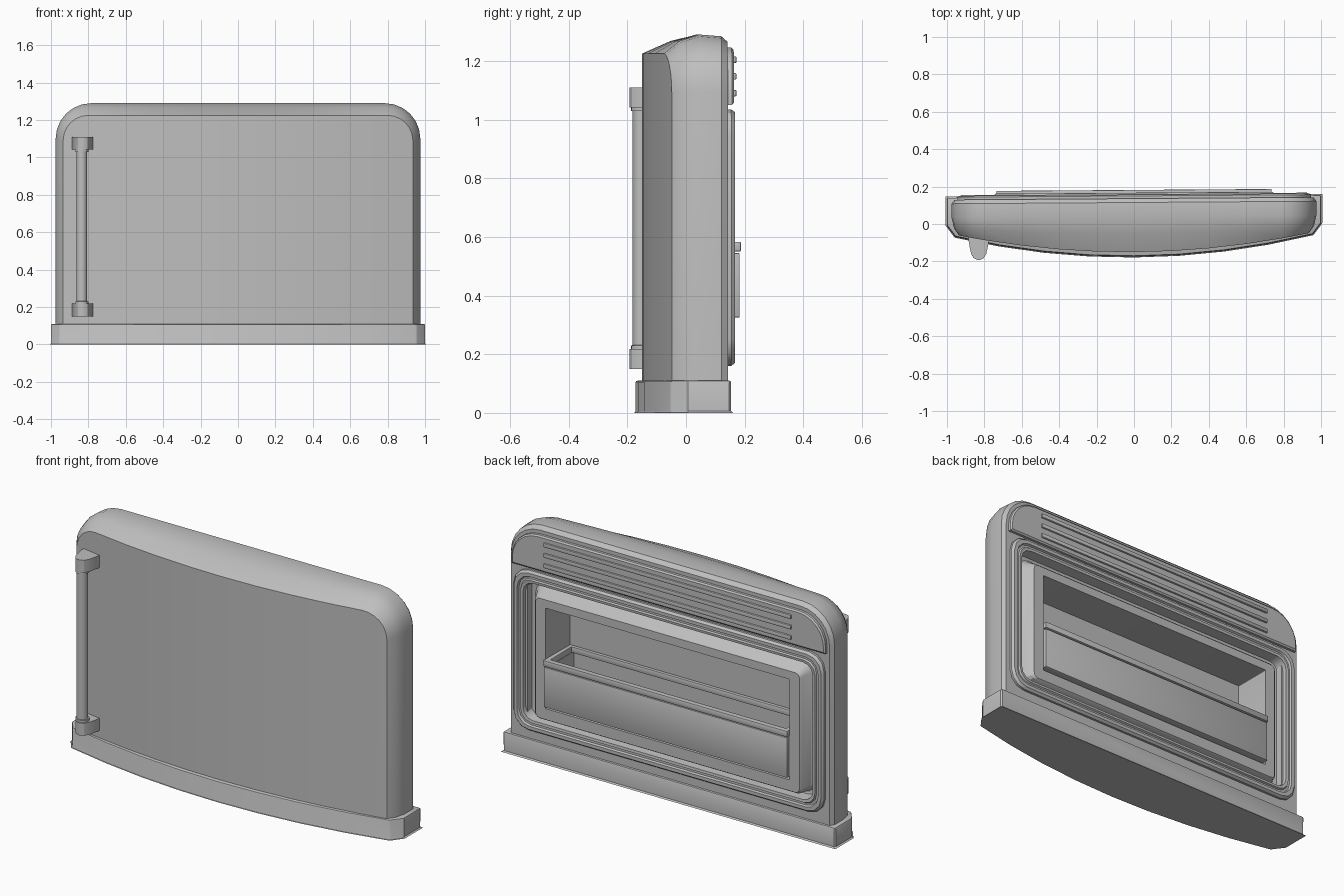
import bpy, bmesh, math

if "Cube" in bpy.data.objects:
    bpy.data.objects.remove(bpy.data.objects["Cube"], do_unlink=True)

grey = bpy.data.materials.new("soft_grey")
grey.use_nodes = True
grey.diffuse_color = (0.52, 0.52, 0.52, 1)
grey.node_tree.nodes["Principled BSDF"].inputs["Base Color"].default_value = (0.52, 0.52, 0.52, 1)

SKEW = 0.007  # the whole door is turned very slightly


def finish(name, bm, angle=30, bevel=0):
    """Turn a bmesh into a shaded, coloured object."""
    bmesh.ops.remove_doubles(bm, verts=bm.verts, dist=1e-5)
    if bevel:
        edges = [e for e in bm.edges if len(e.link_faces) == 2 and e.calc_face_angle() > 0.7]
        bmesh.ops.bevel(bm, geom=edges, offset=bevel, segments=2, profile=0.5, affect='EDGES')
    bmesh.ops.recalc_face_normals(bm, faces=bm.faces)
    for v in bm.verts:
        v.co.y += SKEW * v.co.x
    mesh = bpy.data.meshes.new(name)
    bm.to_mesh(mesh)
    bm.free()
    mesh.materials.append(grey)
    ob = bpy.data.objects.new(name, mesh)
    bpy.context.collection.objects.link(ob)
    smooth(ob, angle)
    return ob


def smooth(ob, angle=30):
    bpy.ops.object.select_all(action='DESELECT')
    ob.select_set(True)
    bpy.context.view_layer.objects.active = ob
    bpy.ops.object.shade_smooth_by_angle(angle=math.radians(angle))


def box(name, x0, x1, y0, y1, z0, z1, bevel=0.0):
    bm = bmesh.new()
    bmesh.ops.create_cube(bm, size=1)
    for v in bm.verts:
        v.co = ((x0 + x1) / 2 + v.co.x * (x1 - x0), (y0 + y1) / 2 + v.co.y * (y1 - y0),
                (z0 + z1) / 2 + v.co.z * (z1 - z0))
    return finish(name, bm, bevel=bevel)


def arc(cx, cz, r, start, steps=6):
    return [(cx + r * math.cos(a), cz + r * math.sin(a))
            for a in (start + math.pi / 2 * i / steps for i in range(steps + 1))]


def arch(hx, bottom, top, r):
    """Arch outline, right foot to left foot."""
    flat = [((hx - r) * k / 4, top) for k in range(3, -4, -1)]
    return ([(hx, bottom)] + arc(hx - r, top - r, r, 0) + flat
            + arc(r - hx, top - r, r, math.pi / 2) + [(-hx, bottom)])


def round_rect(hx, z0, z1, r, steps=3):
    return (arc(hx - r, z1 - r, r, 0, steps) + arc(r - hx, z1 - r, r, math.pi / 2, steps)
            + arc(r - hx, z0 + r, r, math.pi, steps) + arc(hx - r, z0 + r, r, math.pi * 1.5, steps))


def loft(bm, rings):
    """Join closed rings of equal length; returns the ring vertices."""
    loops = [[bm.verts.new(p) for p in ring] for ring in rings]
    for a, b in zip(loops, loops[1:]):
        n = len(a)
        for i in range(n):
            j = (i + 1) % n
            bm.faces.new((a[i], a[j], b[j], b[i]))
    return loops


def bow(x):
    return -0.15 + 0.095 * (x / 0.935) ** 2


# Door shell: bowed front, rounded shoulders, flat back
FOOT = 0.09
bm = bmesh.new()
rings = []
for hx, top, r, k, y in ((0.935, 1.225, 0.135, 1, 0), (0.962, 1.268, 0.17, 0.35, 0),
                         (0.975, 1.29, 0.19, 0, 0.04), (0.975, 1.284, 0.19, 0, 0.115),
                         (0.96, 1.265, 0.175, 0, 0.136)):
    rings.append([(x, y + k * bow(x), z) for x, z in arch(hx, FOOT, top, r)])
loops = [[bm.verts.new(p) for p in ring] for ring in rings]
for a, b in zip(loops, loops[1:]):
    for i in range(len(a) - 1):
        bm.faces.new((a[i], a[i + 1], b[i + 1], b[i]))
bm.faces.new(loops[-1])
front = loops[0]
feet = [front[0]] + [bm.verts.new((v.co.x, v.co.y, FOOT)) for v in front[2:-2]] + [front[-1]]
for i in range(len(feet) - 1):
    bm.faces.new((front[i + 1], front[i + 2], feet[i + 1], feet[i]))
bm.faces.new(feet + [l[-1] for l in loops[1:]] + [l[0] for l in reversed(loops[1:])])
shell = finish("door_shell", bm)

# Pocket cut into the back of the shell
cutter = box("pocket_cutter", -0.86, 0.86, -0.055, 0.4, 0.215, 0.98)
cutter.hide_render = True
cut = shell.modifiers.new("pocket", 'BOOLEAN')
cut.operation = 'DIFFERENCE'
cut.solver = 'EXACT'
cut.object = cutter
bpy.context.view_layer.objects.active = shell
bpy.ops.object.modifier_apply(modifier=cut.name)
bpy.data.objects.remove(cutter, do_unlink=True)
smooth(shell)

# Bottom trim following the bowed plan
plan = [(1, 0.147), (1, 0.0), (0.955, -0.06)]
plan += [(0.955 * k / 4, -0.172 + 0.112 * (k / 4) ** 2) for k in range(3, -4, -1)]
plan += [(-x, y) for x, y in reversed(plan[:3])]
bm = bmesh.new()
base = loft(bm, [[(x, y, z) for x, y in plan] for z in (0, 0.11)])
bm.faces.new(base[0])
bm.faces.new(base[1])
finish("bottom_trim", bm, bevel=0.007)

# Gasket ring with two ridges
bm = bmesh.new()
loft(bm, [[(x, y, z) for x, z in round_rect(0.935 - d, 0.16 + d, 1.035 - d, 0.09 - d * 0.5)]
          for d, y in ((0, 0.12), (0, 0.148), (0.01, 0.161), (0.028, 0.161), (0.033, 0.15),
                       (0.043, 0.15), (0.048, 0.159), (0.062, 0.157), (0.068, 0.1))])
finish("gasket", bm)

# Inner liner: trough, raised frame and shelf recess
bm = bmesh.new()
liner = loft(bm, [[(x, y, z) for x, z in round_rect(*spec)] for *spec, y in (
    (0.872, 0.222, 0.973, 0.06, 0.1), (0.84, 0.235, 0.955, 0.06, 0.095),
    (0.825, 0.238, 0.945, 0.05, 0.105), (0.805, 0.243, 0.915, 0.03, 0.15),
    (0.795, 0.25, 0.905, 0.025, 0.16), (0.735, 0.31, 0.86, 0.003, 0.16),
    (0.735, 0.31, 0.86, 0.003, -0.05))])
bm.faces.new(liner[-1])
finish("inner_liner", bm)

# Shelf bin
box("bin_front", -0.733, 0.733, 0.15, 0.178, 0.325, 0.545, 0.004)
box("bin_floor", -0.733, 0.733, -0.05, 0.16, 0.325, 0.345)
box("bin_rail", -0.735, 0.735, 0.152, 0.182, 0.55, 0.583, 0.004)
box("bin_rail_back", -0.733, 0.733, -0.05, -0.03, 0.55, 0.583, 0.004)
for side, s in (("left", 1), ("right", -1)):
    xs = sorted((s * 0.71, s * 0.734))
    box("bin_rail_" + side, *xs, -0.05, 0.16, 0.55, 0.583, 0.004)
    box("bin_side_" + side, *xs, -0.05, 0.16, 0.33, 0.55)

# Vent panel with ribs
bm = bmesh.new()
panel = loft(bm, [[(x, y, z) for x, z in arch(0.945 - d, 1.05 + d, 1.245 - d, 0.16 - d)]
                  for d, y in ((0, 0.12), (0, 0.15), (0.008, 0.157))])
bm.faces.new(panel[-1])
finish("vent_panel", bm)
for i in range(3):
    z = 1.09 + 0.057 * i
    box(f"vent_rib_{i + 1}", -0.745, 0.745, 0.15, 0.167, z - 0.011, z + 0.011, 0.004)

# Handle: two brackets and an upright bar
HX = -0.83
for name, z0, z1 in (("lower", 0.15, 0.218), ("upper", 1.042, 1.11)):
    half = [(0.058, -0.06), (0.05, -0.11), (0.04, -0.155), (0.025, -0.178), (0.008, -0.186)]
    outline = half + [(-x, y) for x, y in reversed(half)]
    bm = bmesh.new()
    ends = loft(bm, [[(HX + x, y, z) for x, y in outline] for z in (z0, z1)])
    bm.faces.new(ends[0])
    bm.faces.new(ends[1])
    finish(name + "_bracket", bm)
bm = bmesh.new()
loft(bm, [[(HX - 0.005 + r * math.cos(a), -0.147 + r * math.sin(a), z)
           for a in (math.tau * i / 16 for i in range(16))]
          for r, z in ((0.035, 0.2), (0.035, 0.23), (0.029, 0.231),
                       (0.029, 1.029), (0.035, 1.03), (0.035, 1.06))])
finish("handle_bar", bm)
